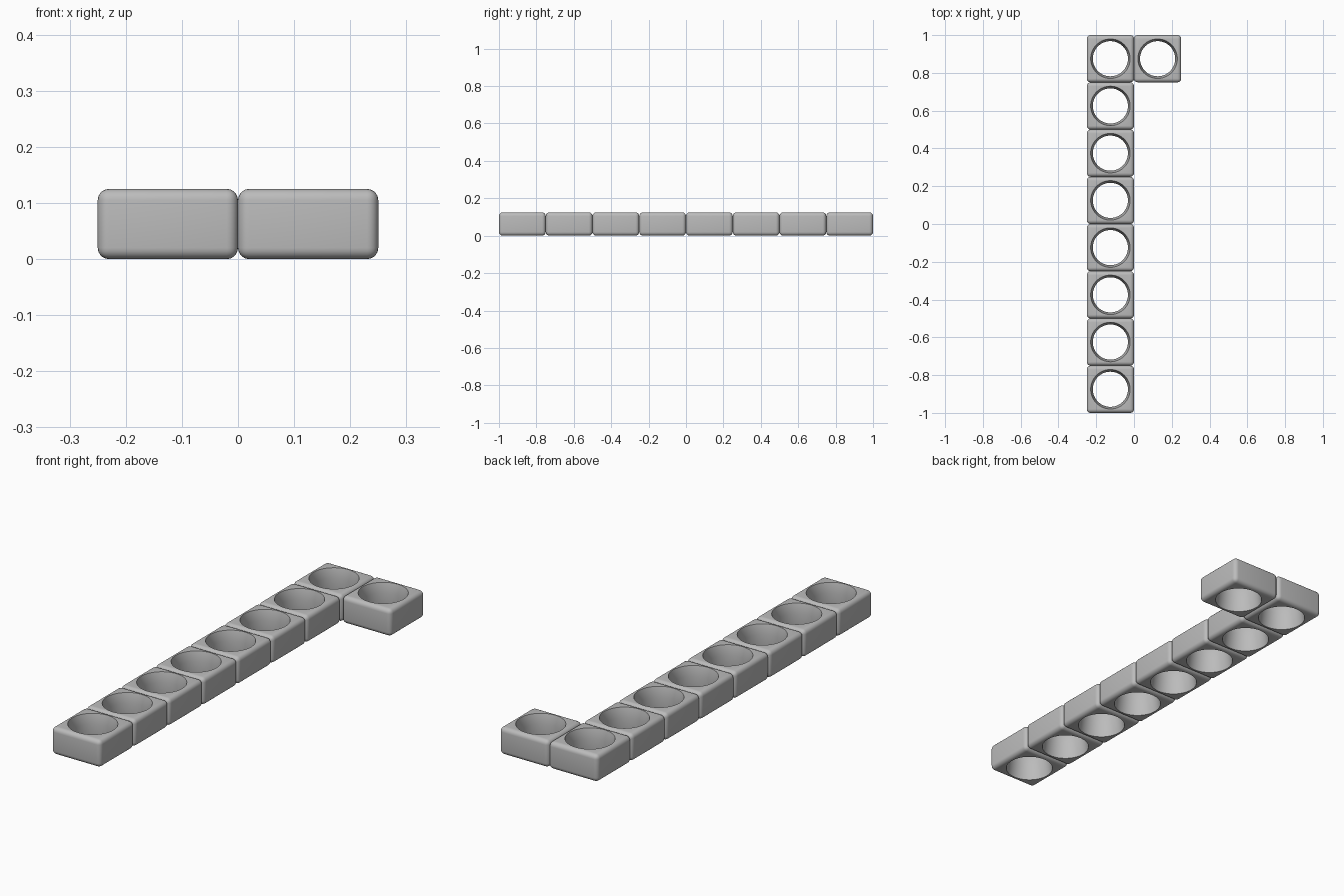
import bpy
import bmesh
import math

cube = bpy.data.objects.get("Cube")
if cube:
    bpy.data.objects.remove(cube, do_unlink=True)

CELL = 0.25
HEIGHT = 0.125
ROUND = 0.02
SEGMENTS = 64
# Hole profile: wide rim, narrow waist, wide rim (radius, z)
HOLE = [(0.103, -0.002), (0.093, 0.08), (0.105, HEIGHT + 0.002)]

grey = bpy.data.materials.new("light grey")
grey.use_nodes = True
colour = (0.5, 0.5, 0.5, 1)
grey.diffuse_color = colour
grey.node_tree.nodes["Principled BSDF"].inputs["Base Color"].default_value = colour


def make_object(name, bm):
    bmesh.ops.recalc_face_normals(bm, faces=bm.faces)
    mesh = bpy.data.meshes.new(name)
    bm.to_mesh(mesh)
    bm.free()
    mesh.materials.append(grey)
    obj = bpy.data.objects.new(name, mesh)
    bpy.context.collection.objects.link(obj)
    return obj


# Waisted cutter for the hole
bm = bmesh.new()
rings = []
for radius, z in HOLE:
    rings.append([bm.verts.new((radius * math.cos(math.tau * i / SEGMENTS),
                                radius * math.sin(math.tau * i / SEGMENTS), z))
                  for i in range(SEGMENTS)])
for low, high in zip(rings, rings[1:]):
    for i in range(SEGMENTS):
        j = (i + 1) % SEGMENTS
        bm.faces.new((low[i], low[j], high[j], high[i]))
bm.faces.new(rings[0])
bm.faces.new(rings[-1])
cutter = make_object("hole_cutter", bm)

# Rounded block
bm = bmesh.new()
bmesh.ops.create_cube(bm, size=1)
bmesh.ops.scale(bm, vec=(CELL, CELL, HEIGHT), verts=bm.verts)
bmesh.ops.translate(bm, vec=(0, 0, HEIGHT / 2), verts=bm.verts)
bmesh.ops.bevel(bm, geom=bm.edges[:], offset=ROUND, segments=5,
                profile=0.5, affect='EDGES')
block = make_object("block", bm)

# Cut the hole and bake the result into one shared mesh
cut = block.modifiers.new("hole", 'BOOLEAN')
cut.operation = 'DIFFERENCE'
cut.solver = 'EXACT'
cut.object = cutter
bpy.ops.object.select_all(action='DESELECT')
block.select_set(True)
bpy.context.view_layer.objects.active = block
bpy.ops.object.modifier_apply(modifier=cut.name)
bpy.ops.object.shade_smooth_by_angle(angle=math.radians(25))
bpy.data.objects.remove(cutter, do_unlink=True)

# Row of eight blocks with one beside the back end
places = [(-CELL / 2, -1 + CELL * (i + 0.5)) for i in range(8)]
places.append((CELL / 2, 1 - CELL / 2))
for number, (x, y) in enumerate(places, 1):
    part = block if number == 1 else block.copy()
    if number > 1:
        bpy.context.collection.objects.link(part)
    part.name = f"block_{number}"
    part.location = (x, y, 0)
